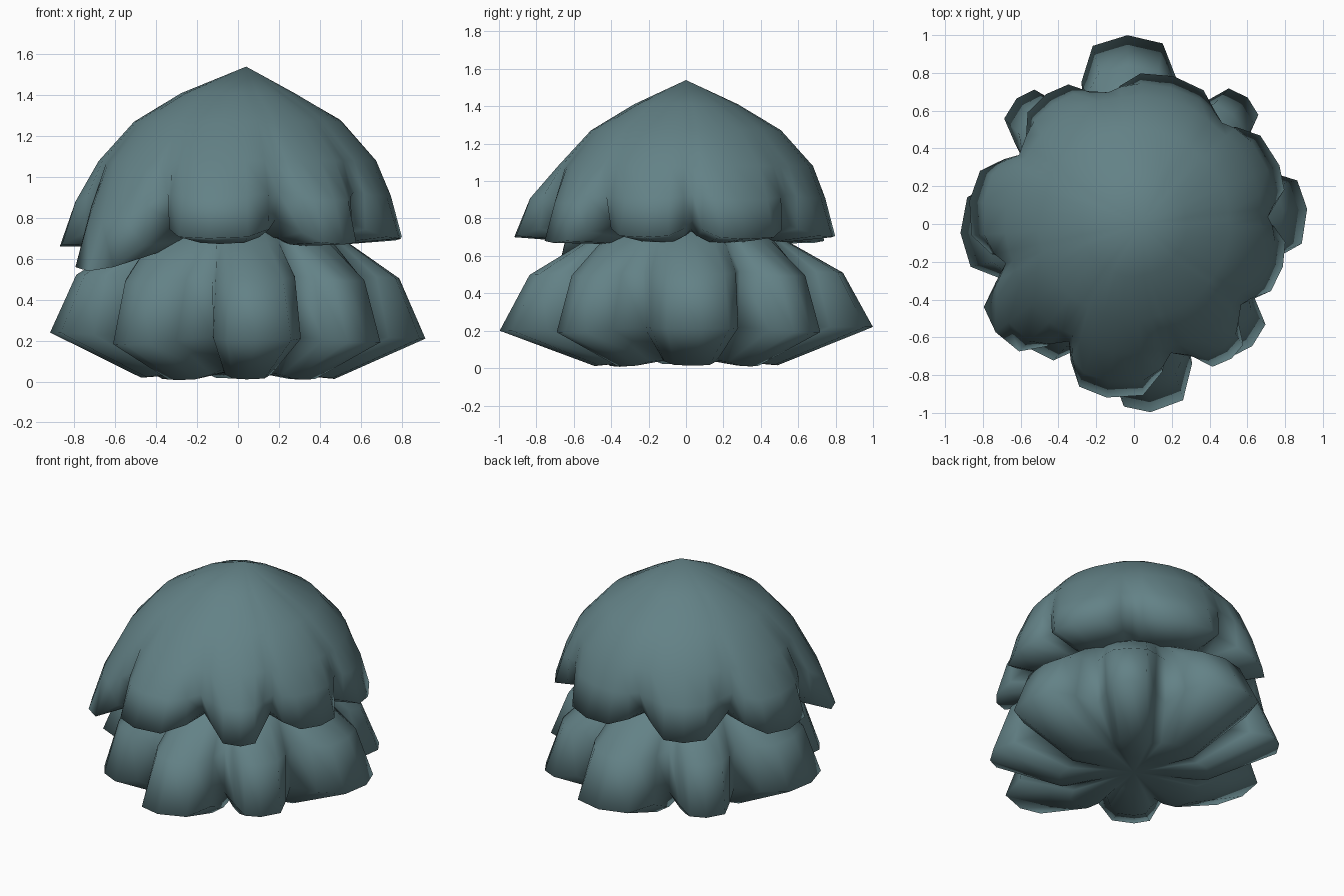
import bpy, bmesh, math

if "Cube" in bpy.data.objects:
    bpy.data.objects.remove(bpy.data.objects["Cube"])

leaf = bpy.data.materials.new("grey teal foliage")
leaf.diffuse_color = (0.125, 0.222, 0.24, 1)
leaf.use_nodes = True
leaf.node_tree.nodes["Principled BSDF"].inputs["Base Color"].default_value = leaf.diffuse_color

# position across a lobe (-1 = left notch, 1 = right notch) and its bulge
STEPS = [(-1, 0), (-.8, .5), (-.48, .92), (0, 1), (.48, .92), (.8, .5)]


def lobed_tier(name, lobes, rows, top, bottom):
    """lobes: (start notch degrees, centre degrees, reach, droop, taper towards the rim)
    rows: (notch r, peak r, notch z, peak z, how much reach and droop apply)"""
    bm = bmesh.new()
    rings = []
    for rn, rp, zn, zp, use in rows:
        ring = []
        for i, (start, mid, reach, droop, taper) in enumerate(lobes):
            end = mid + (lobes[(i + 1) % len(lobes)][0] - mid) % 360
            for u, w in STEPS:
                if w > 0:
                    u *= 1 - taper * use
                ang = math.radians(mid + u * ((end - mid) if u > 0 else (mid - start)))
                r = rn + (rp + (reach - 1) * use - rn) * w
                z = zn + (zp + droop * use - zn) * w
                ring.append(bm.verts.new((r * math.cos(ang), r * math.sin(ang), z)))
        rings.append(ring)
    m = len(rings[0])
    for a, b in zip(rings, rings[1:]):
        for j in range(m):
            bm.faces.new((a[j], b[j], b[(j + 1) % m], a[(j + 1) % m]))
    # closing fans
    for ring, co in ((rings[0], top), (rings[-1], bottom)):
        c = bm.verts.new(co)
        for j in range(m):
            bm.faces.new((c, ring[j], ring[(j + 1) % m]))
    bmesh.ops.recalc_face_normals(bm, faces=bm.faces)
    me = bpy.data.meshes.new(name)
    bm.to_mesh(me)
    bm.free()
    me.materials.append(leaf)
    ob = bpy.data.objects.new(name, me)
    bpy.context.collection.objects.link(ob)
    bpy.ops.object.select_all(action='DESELECT')
    ob.select_set(True)
    bpy.context.view_layer.objects.active = ob
    bpy.ops.object.shade_smooth_by_angle(angle=math.radians(115))


# upper dome with drooping scalloped rim
lobed_tier("upper_foliage",
           [(-119, -99, .93, .01, 0), (-74, -54, .88, -.02, .25), (-37, -16, .82, .01, 0),
            (3, 22, .83, 0, 0), (49, 75, .81, .01, 0), (101, 124, .83, -.02, .2),
            (149, 172, .88, -.03, 0), (197, 218, .93, -.15, .1)],
           [(.27, .28, 1.41, 1.41, 0),
            (.50, .51, 1.28, 1.27, 0),
            (.67, .69, 1.08, 1.08, .05),
            (.71, .90, .93, .90, .8),
            (.66, 1.0, .79, .69, 1),
            (.52, .60, .74, .67, .3),
            (.38, .40, .72, .70, 0)],
           (.04, 0, 1.54), (0, 0, .72))

# lower tier of puffy lobes, the diagonal ones narrowing downwards
lobed_tier("lower_foliage",
           [(69, 92, 1.0, 0, 0), (115, 133, .91, -.03, .25), (155, 183, .92, .02, .1),
            (210, 230, .86, -.04, .3), (258, 275, 1.0, -.02, 0), (297, 314, .90, -.03, .25),
            (338, 365, .92, -.01, .1), (388, 408, .90, -.03, .3)],
           [(.36, .36, .80, .80, 0),
            (.50, .54, .68, .68, 0),
            (.61, .84, .52, .51, .6),
            (.60, 1.0, .22, .22, 1),
            (.36, .49, .06, .015, .2),
            (.20, .20, .05, .04, 0)],
           (0, 0, .82), (0, 0, .05))
